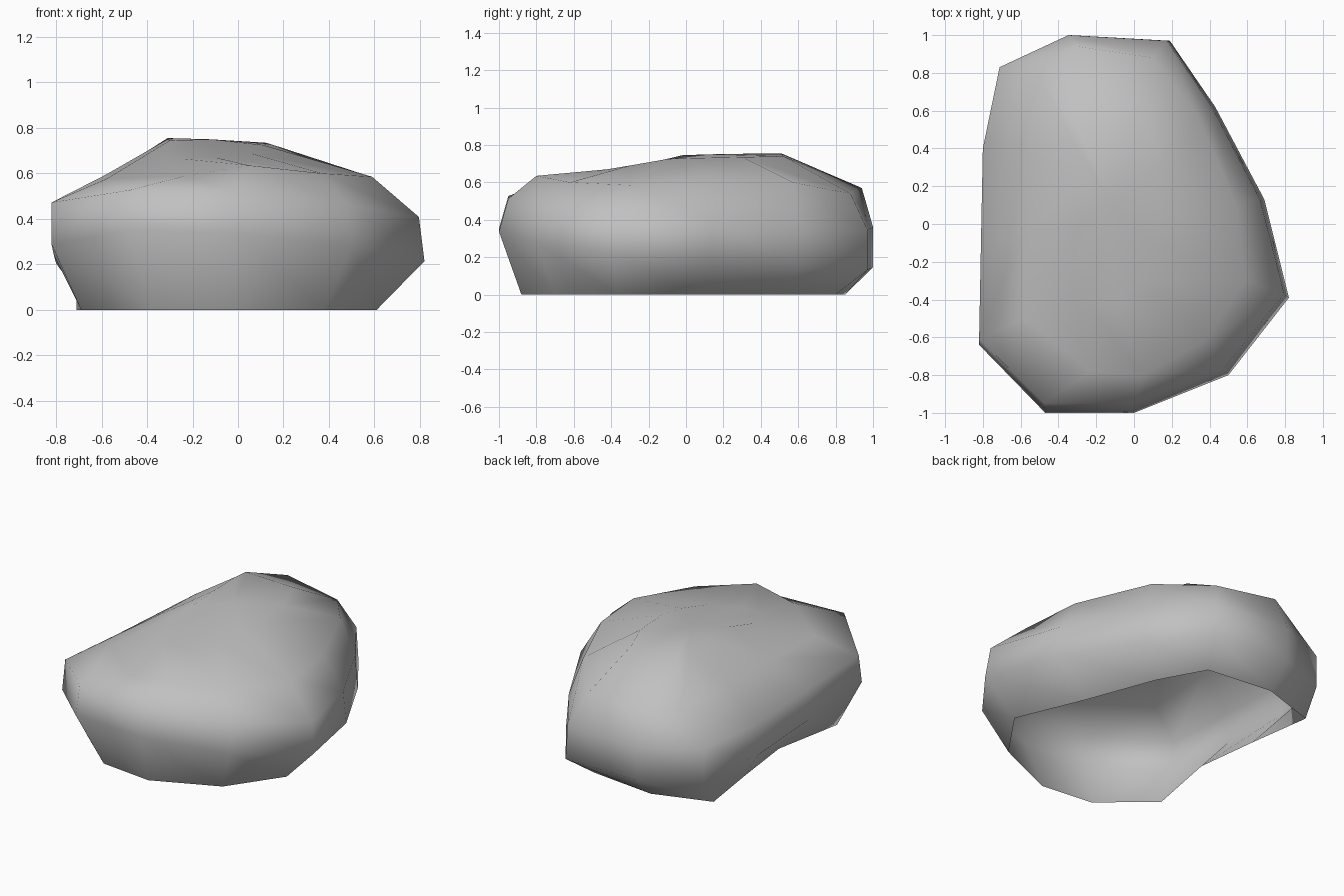
import bpy
import bmesh

if "Cube" in bpy.data.objects:
    bpy.data.objects.remove(bpy.data.objects["Cube"], do_unlink=True)

# Plain grey stone
stone = bpy.data.materials.new("stone_grey")
stone.use_nodes = True
grey = (0.53, 0.53, 0.53, 1)
stone.diffuse_color = grey
shader = stone.node_tree.nodes["Principled BSDF"]
shader.inputs["Base Color"].default_value = grey
shader.inputs["Roughness"].default_value = 0.9

# Flat outlines, clockwise from the back: the open foot and the widest girth
foot = [(-.34, .85), (.1, .8), (.26, .51), (.43, .06), (.61, -.37), (.38, -.7),
        (-.03, -.88), (-.38, -.84), (-.69, -.57), (-.6, -.1), (-.65, .31), (-.71, .73)]
girth = [(-.34, 1), (.19, .97), (.43, .62), (.69, .13), (.82, -.39), (.5, -.8),
         (0, -1), (-.47, -1), (-.82, -.64), (-.81, -.1), (-.8, .4), (-.71, .83)]

# Uneven upper outlines: the shoulder and the crest of the slanted top
shoulder = [(-.3, .94, .57), (.1, .88, .54), (.34, .57, .6), (.54, .1, .6),
            (.59, -.3, .585), (.37, -.62, .6), (.05, -.8, .635), (-.23, -.78, .59),
            (-.58, -.5, .575), (-.58, -.05, .595), (-.57, .37, .59), (-.5, .78, .56)]
crest = [(-.3, .51, .755), (.03, .52, .74), (.12, .3, .735), (.14, .05, .73),
         (.11, -.1, .725), (.05, -.3, .69), (-.1, -.42, .67), (-.25, -.42, .665),
         (-.33, -.25, .69), (-.3, -.02, .745), (-.31, .2, .75), (-.31, .42, .755)]


def girth_ring(height, tilt_y, width=1, front=1):
    """The girth outline on a tilted plane with a raised front, narrowed from its right edge."""
    left = -.82
    ring = []
    for x, y in girth:
        px = left + (x - left) * width
        py = y * (front if y < 0 else 1)
        lift = .13 * max(0, -py - .6)
        ring.append((px, py, height - .03 * px + tilt_y * py + lift))
    return ring


# Boulder shell, hollow and open underneath
outlines = [
    [(x, y, 0) for x, y in foot],
    girth_ring(.21, -.075),
    girth_ring(.41, -.06, width=.985, front=.95),
    shoulder,
    crest,
]
bm = bmesh.new()
rings = [[bm.verts.new(p) for p in outline] for outline in outlines]
for low, high in zip(rings, rings[1:]):
    for i in range(len(low)):
        j = (i + 1) % len(low)
        bm.faces.new((low[i], low[j], high[j], high[i]))

# Crown closes the top
crown = bm.verts.new((-.12, .12, .75))
top = rings[-1]
for i in range(len(top)):
    bm.faces.new((top[i], top[(i + 1) % len(top)], crown))

# Outward normals and soft shading
bmesh.ops.reverse_faces(bm, faces=bm.faces)
for f in bm.faces:
    f.smooth = True

mesh = bpy.data.meshes.new("boulder")
bm.to_mesh(mesh)
bm.free()
mesh.materials.append(stone)
boulder = bpy.data.objects.new("boulder", mesh)
bpy.context.collection.objects.link(boulder)
